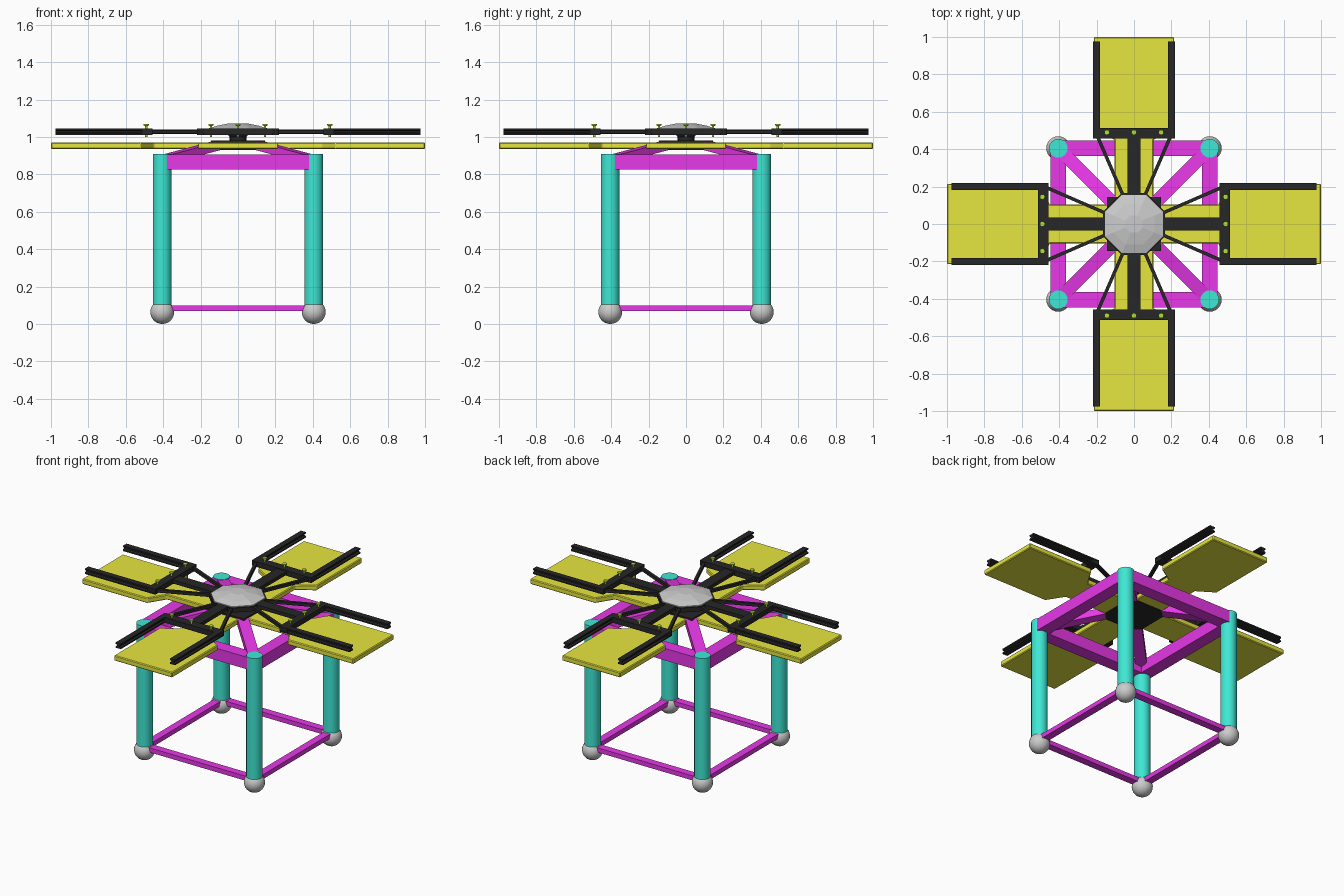
import bpy, bmesh, math
from mathutils import Vector, Matrix

if "Cube" in bpy.data.objects:
    bpy.data.objects.remove(bpy.data.objects["Cube"])


def material(name, rgb):
    m = bpy.data.materials.new(name)
    m.diffuse_color = (*rgb, 1)
    m.use_nodes = True
    m.node_tree.nodes["Principled BSDF"].inputs["Base Color"].default_value = m.diffuse_color
    return m


TEAL = material("teal", (0.05, 0.8, 0.66))
MAGENTA = material("magenta", (0.8, 0.04, 0.8))
YELLOW = material("yellow", (0.8, 0.79, 0.05))
BLACK = material("black", (0.02, 0.02, 0.02))
GREEN = material("green", (0.45, 0.75, 0.03))


def finish(name, bm, mat=None, rot=0.0, smooth=False):
    bmesh.ops.recalc_face_normals(bm, faces=bm.faces)
    bm.transform(Matrix.Rotation(rot, 4, 'Z'))
    me = bpy.data.meshes.new(name)
    bm.to_mesh(me)
    bm.free()
    ob = bpy.data.objects.new(name, me)
    bpy.context.collection.objects.link(ob)
    if mat:
        me.materials.append(mat)
    if smooth:
        bpy.ops.object.select_all(action='DESELECT')
        ob.select_set(True)
        bpy.context.view_layer.objects.active = ob
        bpy.ops.object.shade_smooth_by_angle(angle=math.radians(40))
    return ob


def beam(name, a, b, w, h, mat, rot=0.0, profile=None):
    """Sweep a cross-section (default rectangle) straight from a to b."""
    a, b = Vector(a), Vector(b)
    d = (b - a).normalized()
    side = d.cross(Vector((0, 0, 1))).normalized()
    up = side.cross(d)
    profile = profile or [(-.5, -.5), (.5, -.5), (.5, .5), (-.5, .5)]
    bm = bmesh.new()
    rings = [[bm.verts.new(p + side * u * w + up * v * h) for u, v in profile] for p in (a, b)]
    n = len(profile)
    for i in range(n):
        j = (i + 1) % n
        bm.faces.new((rings[0][i], rings[0][j], rings[1][j], rings[1][i]))
    bm.faces.new(rings[0])
    bm.faces.new(rings[1])
    return finish(name, bm, mat, rot)


def lathe(name, rings, sides, mat=None, loc=(0, 0), turn=0.0, rot=0.0, smooth=False):
    """Stack of (radius, z) rings with flat caps."""
    bm = bmesh.new()
    loops = [[bm.verts.new((loc[0] + r * math.cos(turn + 2 * math.pi * i / sides),
                            loc[1] + r * math.sin(turn + 2 * math.pi * i / sides), z))
              for i in range(sides)] for r, z in rings]
    for lo, hi in zip(loops, loops[1:]):
        for i in range(sides):
            j = (i + 1) % sides
            bm.faces.new((lo[i], lo[j], hi[j], hi[i]))
    bm.faces.new(loops[0])
    bm.faces.new(loops[-1])
    return finish(name, bm, mat, rot, smooth)


def panel(rot):
    """Narrow neck flaring into a wide blade."""
    half = [(0.105, 0.12), (0.105, 0.45), (0.215, 0.52), (0.215, 1.0)]
    pts = half + [(-x, y) for x, y in reversed(half)]
    bm = bmesh.new()
    f = bm.faces.new([bm.verts.new((x, y, 0.935)) for x, y in pts])
    top = bmesh.ops.extrude_face_region(bm, geom=[f])['geom']
    bmesh.ops.translate(bm, vec=(0, 0, 0.035), verts=[v for v in top if isinstance(v, bmesh.types.BMVert)])
    ob = finish("yellow_panel", bm, YELLOW, rot)
    bev = ob.modifiers.new("edge_bevel", 'BEVEL')
    bev.width, bev.segments = 0.005, 1


I_BEAM = [(-.5, -.5), (.5, -.5), (.5, -.25), (.2, -.12), (.2, .12), (.5, .25),
          (.5, .5), (-.5, .5), (-.5, .25), (-.2, .12), (-.2, -.12), (-.5, -.25)]
C = 0.405

for k in range(4):
    rot = k * math.pi / 2
    # table-like base: leg, ball foot, rails, diagonal brace
    lathe("leg", [(0.05, 0.06), (0.05, 0.91)], 24, TEAL, (C, C), rot=rot, smooth=True)
    bm = bmesh.new()
    bmesh.ops.create_uvsphere(bm, u_segments=24, v_segments=14, radius=0.064,
                              matrix=Matrix.Translation((C, C, 0.064)))
    finish("ball_foot", bm, None, rot, True)
    beam("upper_rail", (-0.38, C, 0.865), (0.38, C, 0.865), 0.085, 0.08, MAGENTA, rot)
    beam("lower_rail", (-0.38, C, 0.085), (0.38, C, 0.085), 0.05, 0.03, MAGENTA, rot)
    beam("diagonal_brace", (0.39, 0.39, 0.88), (0.11, 0.11, 0.955), 0.07, 0.045, MAGENTA, rot)
    # yellow blade
    panel(rot)
    # black frame above the blade
    beam("frame_spine", (0, 0.1, 1.028), (0, 0.47, 1.028), 0.072, 0.024, BLACK, rot)
    beam("frame_crossbar", (-0.218, 0.485, 1.028), (0.218, 0.485, 1.028), 0.056, 0.035, BLACK, rot)
    for s in (-1, 1):
        beam("frame_strut", (s * 0.055, 0.145, 1.028), (s * 0.195, 0.468, 1.028), 0.018, 0.02, BLACK, rot)
        beam("frame_rail", (s * 0.2, 0.458, 1.028), (s * 0.2, 0.975, 1.028), 0.038, 0.035, BLACK, rot, I_BEAM)
    for x in (-0.145, 0, 0.145):
        lathe("screw", [(0.006, 1.0), (0.006, 1.058), (0.014, 1.062), (0.014, 1.07)],
              12, GREEN, (x, 0.49), rot=rot)

# central hub
beam("hub_block", (-0.145, 0, 0.955), (0.145, 0, 0.955), 0.29, 0.052, BLACK)
lathe("hub_neck", [(0.045, 0.975), (0.045, 1.0), (0.06, 1.02)], 16, BLACK)
lathe("hub_ring", [(0.178, 1.01), (0.178, 1.04)], 8, BLACK, turn=math.pi / 8)
lathe("hub_cap", [(0.168, 1.038), (0.168, 1.046), (0.12, 1.06), (0.05, 1.073)], 8, turn=math.pi / 8)
